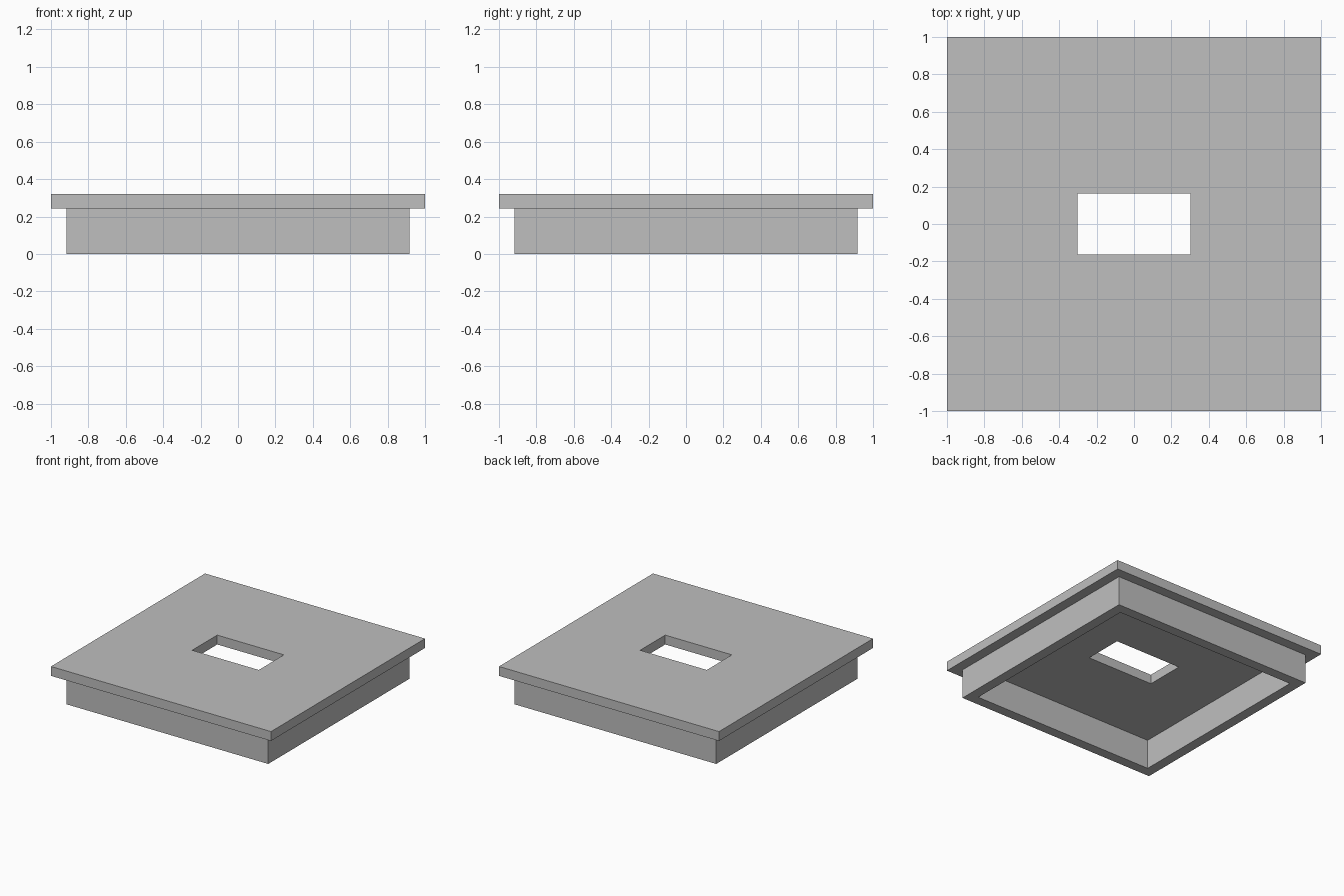
import bpy
import bmesh

default_cube = bpy.data.objects.get("Cube")
if default_cube:
    bpy.data.objects.remove(default_cube, do_unlink=True)

grey = bpy.data.materials.new("plain_grey")
grey.use_nodes = True
colour = (0.52, 0.52, 0.52, 1)
grey.diffuse_color = colour
grey.node_tree.nodes["Principled BSDF"].inputs["Base Color"].default_value = colour


def rectangular_frame(name, outer, inner, bottom, top):
    """Closed frame between two centred rectangles, given as half sizes."""
    bm = bmesh.new()

    def ring(half, z):
        corners = ((-1, -1), (1, -1), (1, 1), (-1, 1))
        return [bm.verts.new((sx * half[0], sy * half[1], z)) for sx, sy in corners]

    # Cross-section corners in order around the frame's profile
    loops = [ring(outer, bottom), ring(outer, top), ring(inner, top), ring(inner, bottom)]
    for a, b in zip(loops, loops[1:] + loops[:1]):
        for i in range(4):
            j = (i + 1) % 4
            bm.faces.new((a[i], a[j], b[j], b[i]))
    bmesh.ops.recalc_face_normals(bm, faces=bm.faces)

    mesh = bpy.data.meshes.new(name)
    bm.to_mesh(mesh)
    bm.free()
    mesh.materials.append(grey)
    obj = bpy.data.objects.new(name, mesh)
    bpy.context.collection.objects.link(obj)
    return obj


UNDERSIDE = 0.243

# Square lid with a rectangular slot through its middle
rectangular_frame("top_plate", (1, 1), (0.303, 0.163), UNDERSIDE, 0.32)

# Skirt wall below, hollow and open underneath
rectangular_frame("skirt_wall", (0.917, 0.917), (0.833, 0.833), 0, UNDERSIDE)
